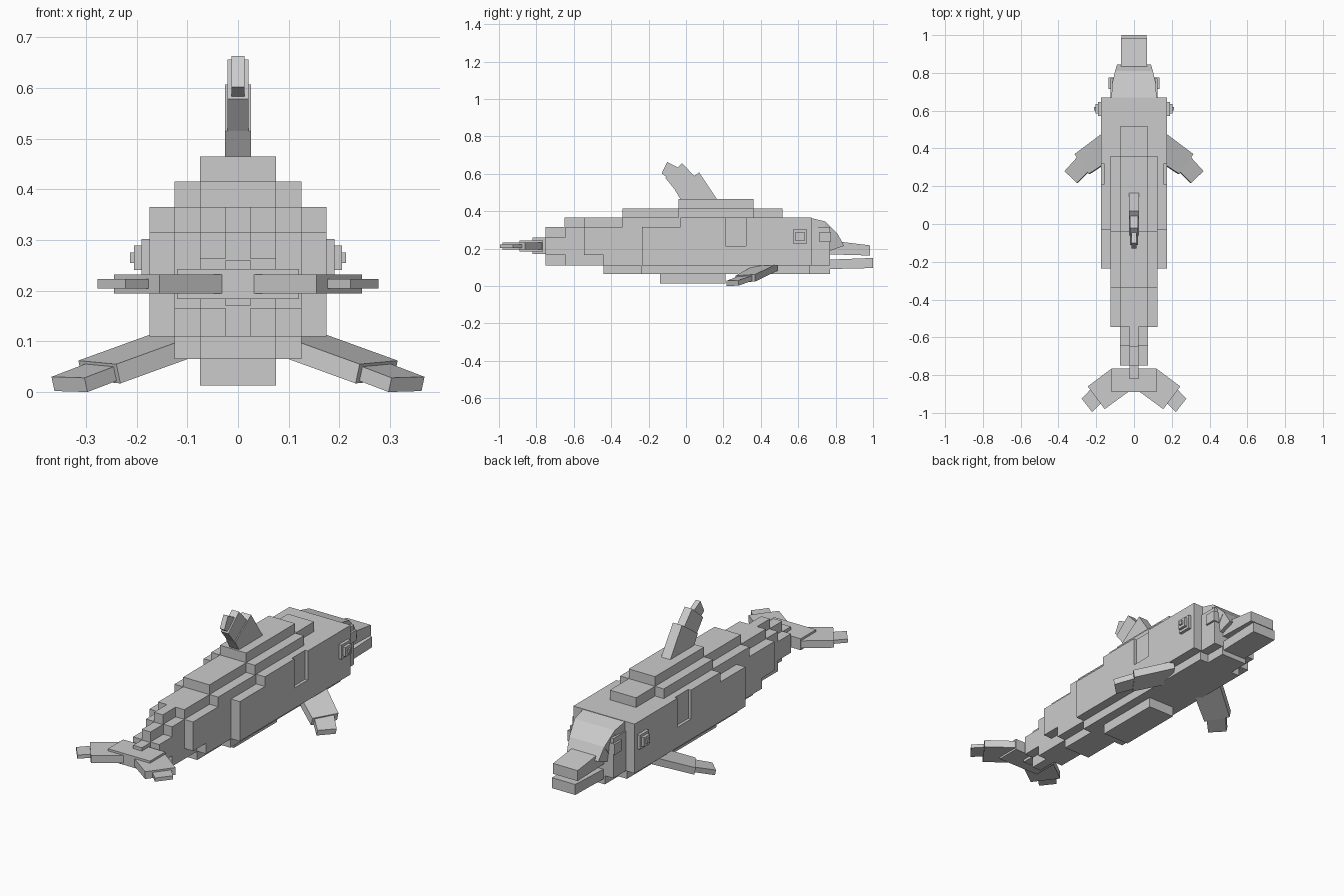
import bpy, bmesh

if "Cube" in bpy.data.objects:
    bpy.data.objects.remove(bpy.data.objects["Cube"])

grey = bpy.data.materials.new("plain grey")
grey.diffuse_color = (0.6, 0.6, 0.6, 1)
grey.use_nodes = True
grey.node_tree.nodes["Principled BSDF"].inputs["Base Color"].default_value = grey.diffuse_color


def finish(name, bm):
    bmesh.ops.recalc_face_normals(bm, faces=bm.faces)
    me = bpy.data.meshes.new(name)
    bm.to_mesh(me)
    bm.free()
    me.materials.append(grey)
    ob = bpy.data.objects.new(name, me)
    bpy.context.collection.objects.link(ob)
    return ob


def loft(name, a, b, mirror=False):
    """Solid between two matching rings of points, optionally on both sides."""
    for s in (1, -1) if mirror else (1,):
        bm = bmesh.new()
        va = [bm.verts.new((s * x, y, z)) for x, y, z in a]
        vb = [bm.verts.new((s * x, y, z)) for x, y, z in b]
        bm.faces.new(va)
        bm.faces.new(vb)
        for i in range(len(a)):
            j = (i + 1) % len(a)
            bm.faces.new((va[i], va[j], vb[j], vb[i]))
        side = ("right_" if s > 0 else "left_") if mirror else ""
        finish(side + name, bm)


def box(name, x0, x1, y0, y1, z0, z1, mirror=False):
    ring = [(x0, y0), (x1, y0), (x1, y1), (x0, y1)]
    loft(name, [(x, y, z0) for x, y in ring], [(x, y, z1) for x, y in ring], mirror)


def side_plate(name, half, pts):
    """Side profile (y, z) given a width along x."""
    loft(name, [(-half, y, z) for y, z in pts], [(half, y, z) for y, z in pts])


def plan_plate(name, pts, z0, z1):
    loft(name, [(x, y, z0) for x, y in pts], [(x, y, z1) for x, y in pts], True)


# Stepped body: half width, y range, z range
for half, y0, y1, z0, z1 in [
    (.075, -.04, .36, .415, .465),
    (.075, -.34, .515, .365, .415),
    (.125, -.04, .36, .365, .415),
    (.025, -.65, .67, .315, .365),
    (.075, -.545, .67, .315, .365),
    (.125, -.34, .67, .315, .365),
    (.025, -.75, .77, .11, .315),
    (.075, -.75, .77, .165, .263),
    (.075, -.645, .77, .11, .315),
    (.125, -.545, .77, .165, .315),
    (.125, -.44, .77, .11, .315),
    (.16, -.03, .67, .11, .365),
    (.175, -.235, -.03, .11, .315),
    (.175, -.03, .21, .11, .365),
    (.175, .21, .32, .11, .215),
    (.175, .32, .67, .11, .365),
    (.075, -.44, .77, .065, .11),
    (.125, -.24, .66, .065, .11),
    (.075, -.14, .21, .013, .065),
    (.025, -.82, -.74, .17, .26),
]:
    box("body_step", -half, half, y0, y1, z0, z1)

# Forehead slabs, narrowing to the beak
rings = [(.12, .66, .365), (.115, .745, .345), (.10, .81, .28), (.09, .845, .215)]
for (w0, y0, z0), (w1, y1, z1) in zip(rings, rings[1:]):
    a = [(w0, y0, z0), (w1, y1, z1), (w1, .72, .17), (w0, .66, .17)]
    loft("forehead_slab", a, [(-x, y, z) for x, y, z in a])
box("cheek", .10, .135, .715, .775, .235, .29, True)

# Beak
side_plate("upper_beak", .07, [(.74, .25), (.83, .236), (.985, .217), (.985, .163), (.74, .17)])
side_plate("lower_beak", .067, [(.74, .14), (1.0, .15), (1.0, .096), (.74, .09)])

# Eyes: stacked squares
for d, x in ((.037, .19), (.024, .205), (.01, .213)):
    box("eye_plate", .17, x, .61 - d, .61 + d, .265 - d, .265 + d, True)

# Dorsal fin
side_plate("dorsal_fin_base", .026, [(.165, .465), (.07, .607), (-.06, .515), (-.03, .465)])
side_plate("dorsal_fin_middle", .021, [(.06, .57), (-.02, .656), (-.11, .578), (-.04, .49)])
side_plate("dorsal_fin_tip", .013, [(-.03, .626), (-.10, .663), (-.13, .602), (-.06, .55)])

# Flippers
root = [(.155, .49, .12), (.315, .37, .062), (.24, .265, .055), (.08, .37, .113)]
loft("flipper", root, [(x - .008, y, z - .038) for x, y, z in root], True)
tip = [(.30, .355, .056), (.368, .28, .03), (.303, .217, .028), (.235, .285, .054)]
loft("flipper_tip", tip, [(x - .006, y, z - .028) for x, y, z in tip], True)

# Tail flukes
box("tail_centre", -.12, .12, -.89, -.765, .184, .243)
plan_plate("fluke", [(.10, -.765), (.125, -.77), (.245, -.86), (.155, -.98), (.025, -.885)], .194, .232)
plan_plate("fluke_tip", [(.225, -.87), (.277, -.925), (.222, -.995), (.165, -.94)], .204, .223)
